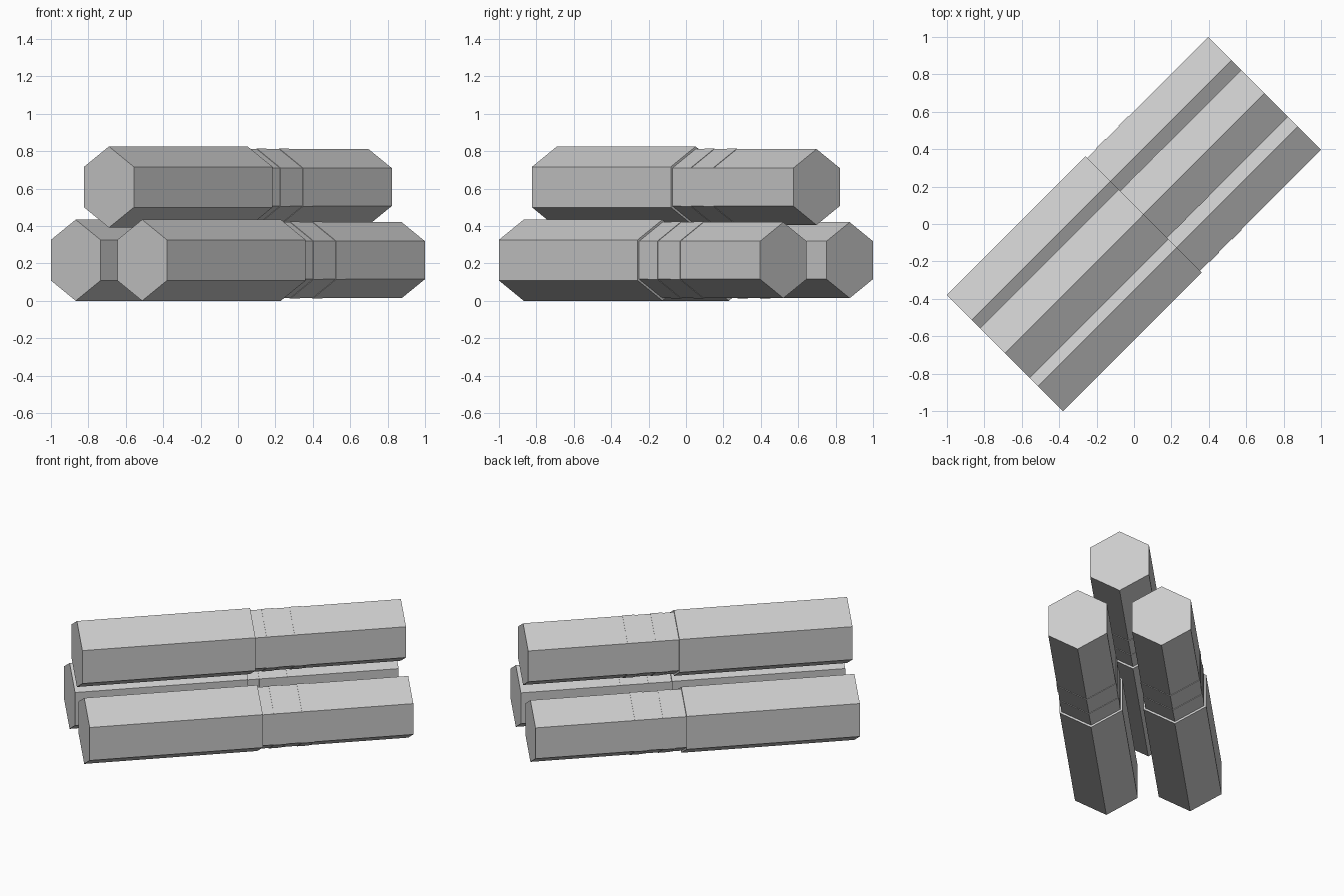
import bpy, bmesh, math
from mathutils import Matrix

if "Cube" in bpy.data.objects:
    bpy.data.objects.remove(bpy.data.objects["Cube"])

grey = bpy.data.materials.new("light_grey")
grey.diffuse_color = (0.6, 0.6, 0.6, 1)
grey.use_nodes = True
grey.node_tree.nodes["Principled BSDF"].inputs["Base Color"].default_value = grey.diffuse_color

BODY, NECK, BAND = 0.217, 0.203, 0.206   # hexagon corner radii

# (position along the stick, radius): thick body, step, thin end with two raised bands
PROFILE = [(-0.976, BODY), (0.073, BODY), (0.073, NECK),
           (0.142, NECK), (0.142, BAND), (0.215, BAND), (0.215, NECK),
           (0.312, NECK), (0.312, BAND), (0.385, BAND), (0.385, NECK),
           (0.987, NECK)]


def hex_stick(name, across, height):
    """Six-sided stick with pointed ridge up, running along the diagonal."""
    bm = bmesh.new()
    rings = []
    for u, r in PROFILE:
        angles = [math.radians(90 + 60 * i) for i in range(6)]
        rings.append([bm.verts.new((u, across + r * math.cos(a), height + r * math.sin(a)))
                      for a in angles])
    for a, b in zip(rings, rings[1:]):
        for i in range(6):
            j = (i + 1) % 6
            bm.faces.new((a[i], a[j], b[j], b[i]))
    bm.faces.new(rings[0])
    bm.faces.new(rings[-1])
    bmesh.ops.recalc_face_normals(bm, faces=bm.faces)
    bm.transform(Matrix.Rotation(math.radians(45), 4, 'Z'))
    mesh = bpy.data.meshes.new(name)
    bm.to_mesh(mesh)
    bm.free()
    mesh.materials.append(grey)
    bpy.context.collection.objects.link(bpy.data.objects.new(name, mesh))


# Two sticks side by side with a third resting on top
hex_stick("lower_left_stick", 0.251, 0.217)
hex_stick("lower_right_stick", -0.251, 0.217)
hex_stick("upper_stick", 0.0, 0.608)
